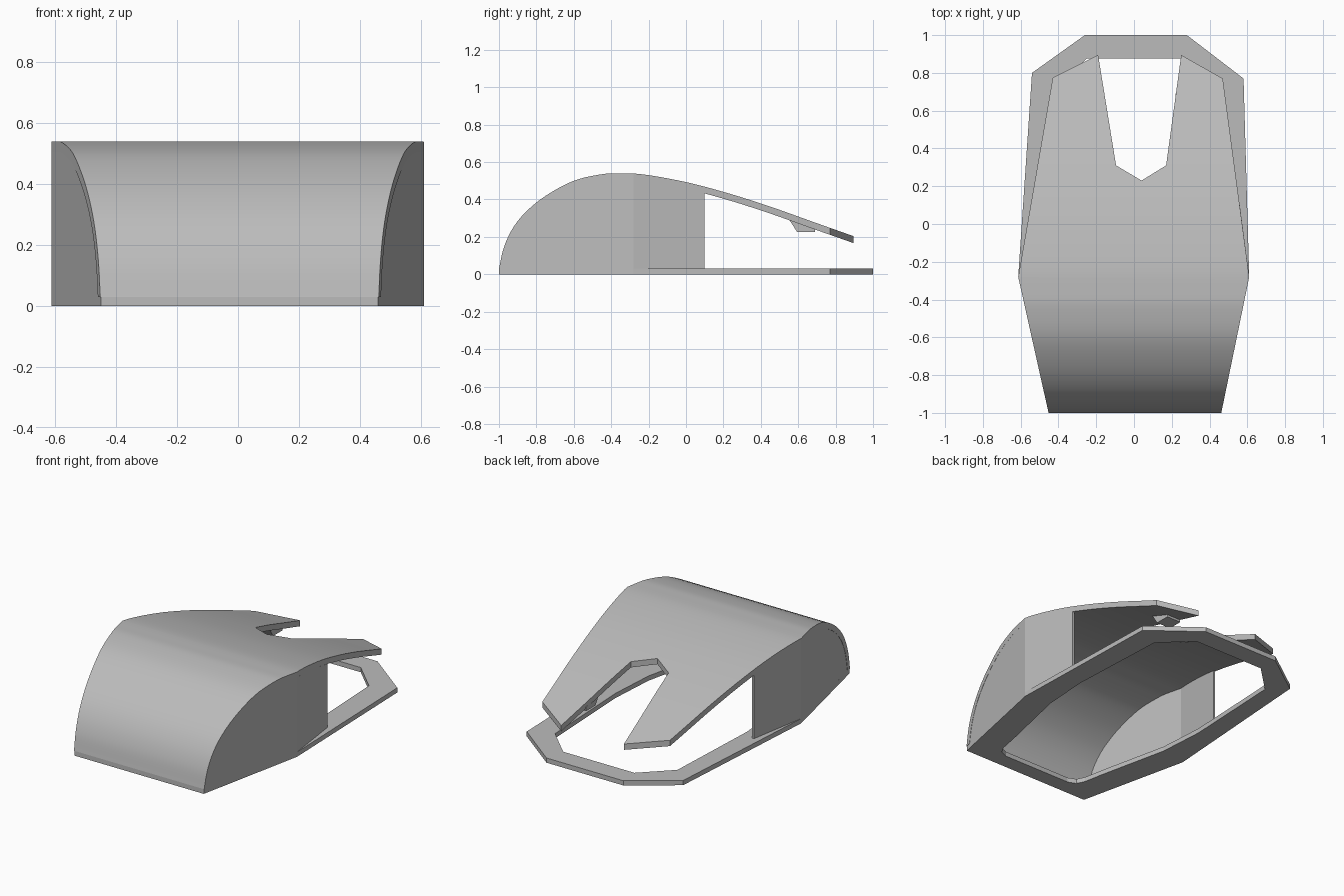
import bpy, bmesh, math
from mathutils import Vector

cube = bpy.data.objects.get("Cube")
if cube:
    bpy.data.objects.remove(cube)

grey = bpy.data.materials.new("plain grey")
grey.use_nodes = True
COLOUR = (0.5, 0.5, 0.5, 1)
grey.diffuse_color = COLOUR
grey.node_tree.nodes["Principled BSDF"].inputs["Base Color"].default_value = COLOUR


def prism(name, points, axis, lo, hi):
    """Extrude a closed 2D outline: axis 'z' takes (x, y), axis 'x' takes (y, z)."""
    bm = bmesh.new()
    place = (lambda a, b: (a, b, lo)) if axis == "z" else (lambda a, b: (lo, a, b))
    face = bm.faces.new([bm.verts.new(place(a, b)) for a, b in points])
    grown = bmesh.ops.extrude_face_region(bm, geom=[face])["geom"]
    shift = Vector((0, 0, hi - lo)) if axis == "z" else Vector((hi - lo, 0, 0))
    bmesh.ops.translate(bm, vec=shift, verts=[g for g in grown if isinstance(g, bmesh.types.BMVert)])
    bmesh.ops.recalc_face_normals(bm, faces=bm.faces)
    mesh = bpy.data.meshes.new(name)
    bm.to_mesh(mesh)
    bm.free()
    obj = bpy.data.objects.new(name, mesh)
    bpy.context.collection.objects.link(obj)
    mesh.materials.append(grey)
    return obj


def combine(obj, cutter, operation):
    """Apply a boolean and discard the cutter."""
    mod = obj.modifiers.new("cut", "BOOLEAN")
    mod.operation, mod.object, mod.solver = operation, cutter, "EXACT"
    bpy.context.view_layer.update()
    result = obj.evaluated_get(bpy.context.evaluated_depsgraph_get())
    mesh = bpy.data.meshes.new_from_object(result)
    obj.modifiers.clear()
    obj.data = mesh
    bpy.data.objects.remove(cutter)


def spline(pts, steps=5):
    """Catmull-Rom curve through the points."""
    p = [Vector(q) for q in pts]
    p = [2 * p[0] - p[1]] + p + [2 * p[-1] - p[-2]]
    out = []
    for a, b, c, d in zip(p, p[1:], p[2:], p[3:]):
        for i in range(steps):
            t = i / steps
            out.append(0.5 * (2 * b + (c - a) * t + (2 * a - 5 * b + 4 * c - d) * t * t
                              + (3 * b - a - 3 * c + d) * t ** 3))
    return out + [p[-2]]


# Side profile of the shell, and the same curve moved inwards
outer = spline([(-1, 0.03), (-0.975, 0.14), (-0.93, 0.24), (-0.86, 0.33), (-0.75, 0.42),
                (-0.6, 0.5), (-0.45, 0.535), (-0.35, 0.54), (-0.22, 0.533), (0, 0.493),
                (0.22, 0.435), (0.45, 0.362), (0.7, 0.273), (0.95, 0.185)])
inner = []
for i, p in enumerate(outer):
    along = (outer[min(i + 1, len(outer) - 1)] - outer[max(i - 1, 0)]).normalized()
    inner.append(p + Vector((along.y, -along.x)) * 0.035)
inner[0] = Vector((inner[0].x, 0.03))

# Curved shell, cut to its forked plan
shell = prism("top_shell", [tuple(p) for p in outer + inner[::-1]], "x", -0.8, 0.8)
plan = [(-0.45, -1.01), (0.46, -1.01), (0.61, -0.28), (0.47, 0.77), (0.25, 0.895), (0.17, 0.31),
        (0.04, 0.23), (-0.095, 0.31), (-0.19, 0.895), (-0.43, 0.775), (-0.613, -0.28)]
combine(shell, prism("shell_plan", plan, "z", -0.1, 0.8), "INTERSECT")

# Thin side walls under the shell
THICK = 0.012
for name, s, line in (("left_wall", 1, [(0.46, -1), (0.61, -0.28), (0.56, 0.1)]),
                      ("right_wall", -1, [(-0.45, -1), (-0.613, -0.28), (-0.547, 0.1)])):
    strip = line + [(x - s * THICK, y) for x, y in reversed(line)]
    wall = prism(name, strip, "z", 0.03, 0.7)
    under = [tuple(p) for p in inner] + [(inner[-1].x, 0.0), (inner[0].x, 0.0)]
    combine(wall, prism("wall_profile", under, "x", -0.8, 0.8), "INTERSECT")

# Flat base ring
ring = prism("base_ring", [(-0.45, -1), (0.46, -1), (0.61, -0.28), (0.58, 0.77), (0.28, 1),
                           (-0.26, 1), (-0.54, 0.8), (-0.613, -0.28)], "z", 0, 0.03)
half = [(0.25, 0.875), (0.43, 0.7), (0.46, 0.05), (0.44, -0.25), (0.34, -0.7),
        (0.315, -0.83), (0.29, -0.88), (0.24, -0.9)]
opening = half + [(-x, y) for x, y in reversed(half)]
combine(ring, prism("ring_opening", opening, "z", -0.1, 0.1), "DIFFERENCE")

# Small tabs beneath the two prongs
for name, x in (("left_tab", 0.22), ("right_tab", -0.27)):
    prism(name, [(0.55, 0.295), (0.595, 0.225), (0.69, 0.225), (0.69, 0.25)], "x", x, x + 0.1)

# Smooth the curved shell while keeping its edges crisp
bpy.ops.object.select_all(action="DESELECT")
shell.select_set(True)
bpy.context.view_layer.objects.active = shell
bpy.ops.object.shade_smooth_by_angle(angle=math.radians(18))
